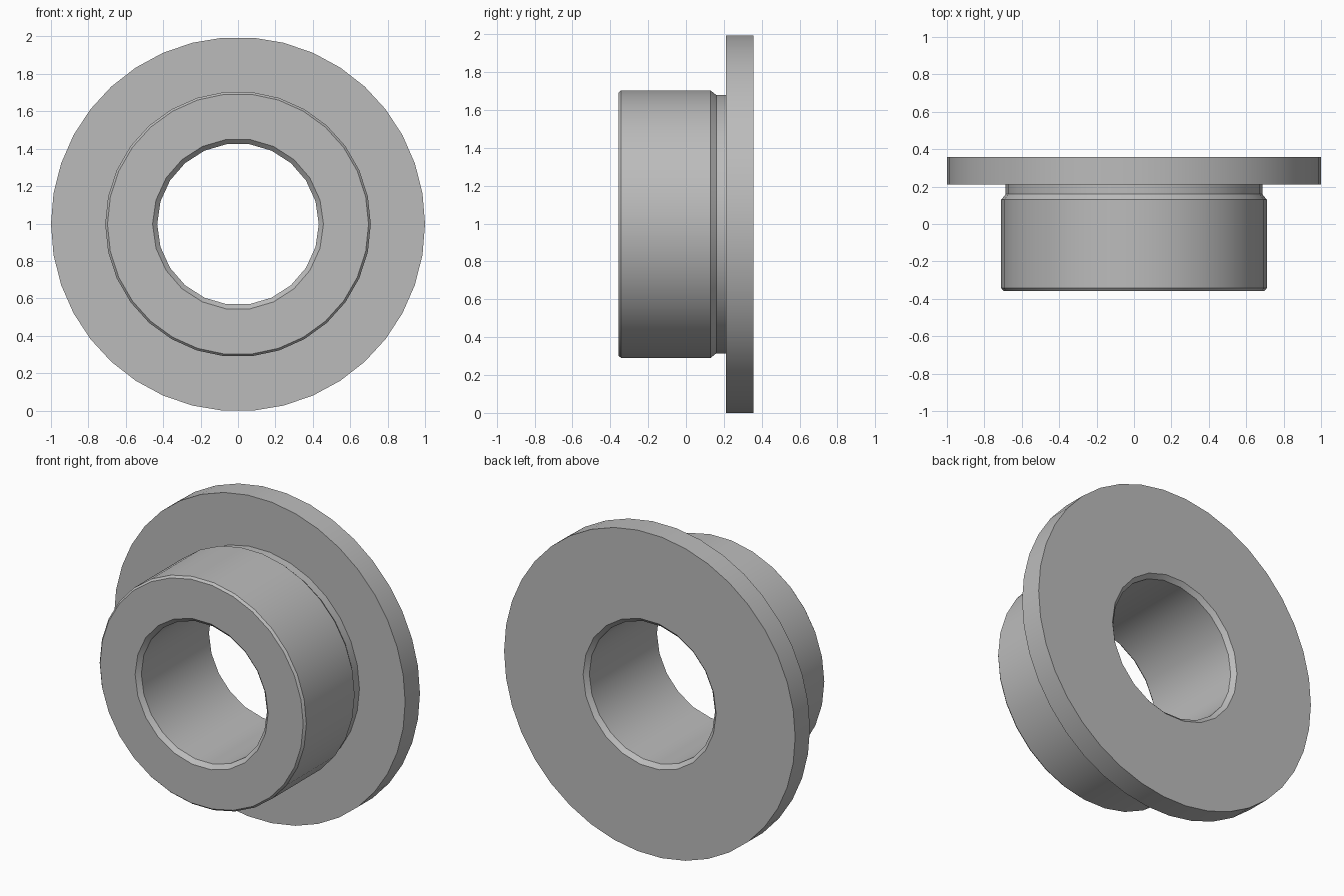
import bpy
import bmesh
from math import cos, sin, pi, radians

if "Cube" in bpy.data.objects:
    bpy.data.objects.remove(bpy.data.objects["Cube"], do_unlink=True)

FLANGE_SIDES, HUB_SIDES, BORE_SIDES = 38, 30, 22
CENTRE_Z = cos(pi / FLANGE_SIDES)      # lowest flat rests on the ground

grey = bpy.data.materials.new("plain_grey")
grey.use_nodes = True
grey.diffuse_color = (0.5, 0.5, 0.5, 1)
grey.node_tree.nodes["Principled BSDF"].inputs["Base Color"].default_value = (0.5, 0.5, 0.5, 1)


def turned(name, profile, sides):
    """Closed solid turned about the y axis from (radius, y) points."""
    bm = bmesh.new()
    rings = []
    for r, y in profile:
        rings.append([bm.verts.new((r * cos(2 * pi * i / sides), y,
                                    CENTRE_Z + r * sin(2 * pi * i / sides)))
                      for i in range(sides)])
    for a, b in zip(rings, rings[1:]):
        for i in range(sides):
            j = (i + 1) % sides
            bm.faces.new((a[i], a[j], b[j], b[i]))
    bm.faces.new(rings[0])
    bm.faces.new(rings[-1])
    bmesh.ops.recalc_face_normals(bm, faces=bm.faces)
    mesh = bpy.data.meshes.new(name)
    bm.to_mesh(mesh)
    bm.free()
    mesh.materials.append(grey)
    obj = bpy.data.objects.new(name, mesh)
    bpy.context.collection.objects.link(obj)
    return obj


def combine(target, other, operation):
    """Apply a boolean and discard the helper."""
    mod = target.modifiers.new(operation.lower(), "BOOLEAN")
    mod.object, mod.operation, mod.solver = other, operation, "EXACT"
    bpy.context.view_layer.objects.active = target
    bpy.ops.object.modifier_apply(modifier=mod.name)
    bpy.data.objects.remove(other, do_unlink=True)


# wide flange disc at the back
bushing = turned("flanged_bushing", [(1, 0.212), (1, 0.357)], FLANGE_SIDES)

# hub with chamfered front rim and relief groove next to the flange
hub = turned("hub", [(0.698, -0.357), (0.71, -0.343), (0.71, 0.13),
                     (0.686, 0.16), (0.686, 0.3)], HUB_SIDES)
combine(bushing, hub, "UNION")

# through bore, chamfered at both ends
bore = turned("bore_cutter", [(0.477, -0.377), (0.432, -0.332),
                              (0.432, 0.332), (0.477, 0.377)], BORE_SIDES)
combine(bushing, bore, "DIFFERENCE")

# smooth walls, crisp edges
bpy.ops.object.select_all(action="DESELECT")
bushing.select_set(True)
bpy.context.view_layer.objects.active = bushing
bpy.ops.object.shade_smooth_by_angle(angle=radians(25))
